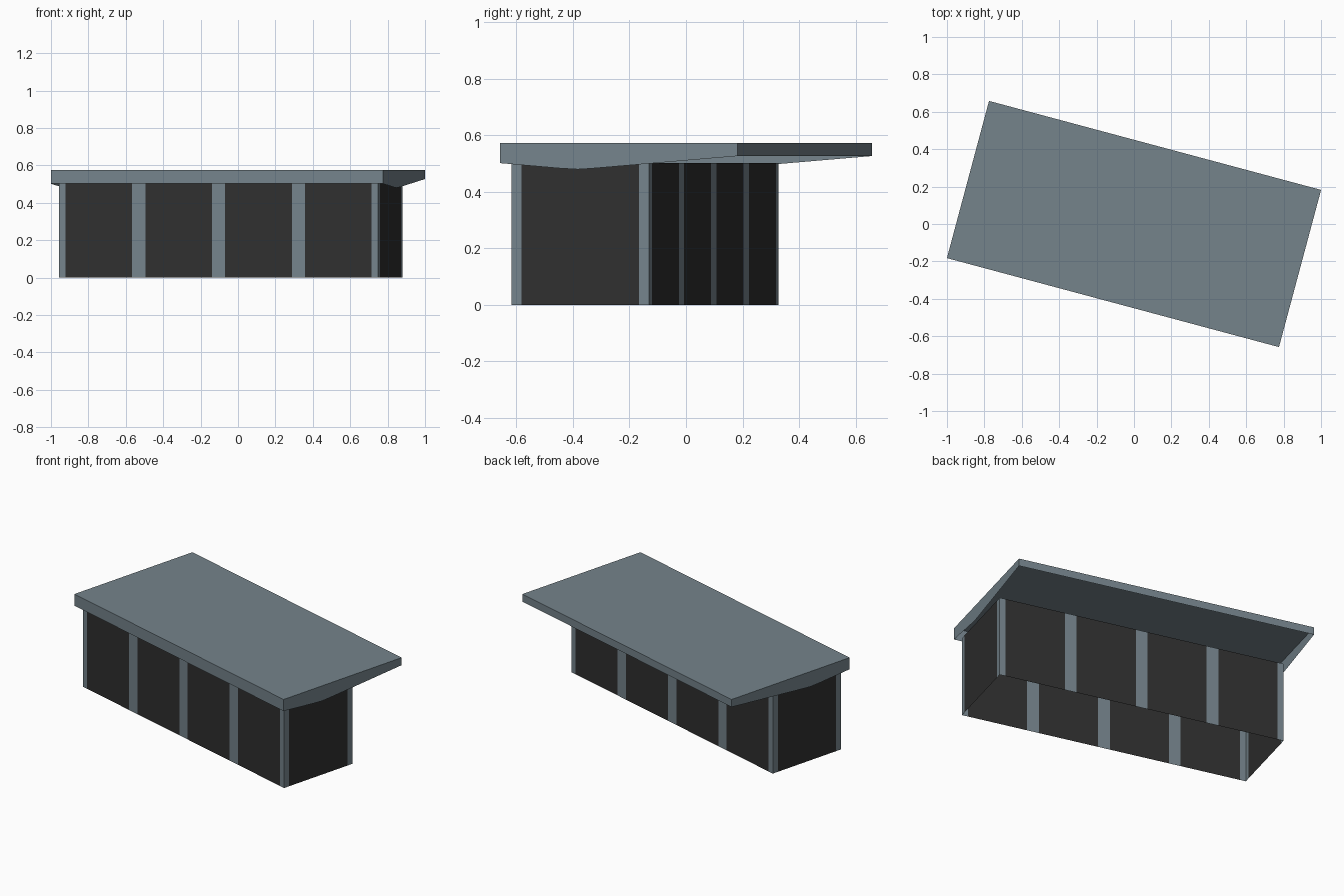
import bpy, bmesh, math
from mathutils import Matrix

if "Cube" in bpy.data.objects:
    bpy.data.objects.remove(bpy.data.objects["Cube"])

ROT = Matrix.Rotation(math.radians(-15), 4, 'Z')   # whole building is turned 15 degrees


def material(name, rgb):
    m = bpy.data.materials.new(name)
    m.diffuse_color = (*rgb, 1)
    m.use_nodes = True
    m.node_tree.nodes["Principled BSDF"].inputs["Base Color"].default_value = m.diffuse_color
    return m


grey = material("blue grey metal", (0.176, 0.229, 0.260))
dark = material("dark panel", (0.028, 0.028, 0.028))


def build(name, polys, mats):
    """polys: list of (points, material index)"""
    bm = bmesh.new()
    for pts, mi in polys:
        f = bm.faces.new([bm.verts.new(p) for p in pts])
        f.material_index = mi
    bmesh.ops.remove_doubles(bm, verts=bm.verts, dist=0.0005)
    bmesh.ops.recalc_face_normals(bm, faces=bm.faces)
    me = bpy.data.meshes.new(name)
    bm.to_mesh(me)
    bm.free()
    for m in mats:
        me.materials.append(m)
    me.transform(ROT)
    ob = bpy.data.objects.new(name, me)
    bpy.context.collection.objects.link(ob)
    return ob


# Roof: open-bottomed tray with a shaped lower edge on both ends
RU, RV, TOP = 0.919, 0.435, 0.574
edge = [(-RV, 0.502), (-0.22, 0.484), (-0.15, 0.480), (-0.10, 0.483), (RV, 0.527)]
roof = [([(-RU, -RV, TOP), (RU, -RV, TOP), (RU, RV, TOP), (-RU, RV, TOP)], 0)]
for v, z in (edge[0], edge[-1]):
    roof.append(([(-RU, v, z), (RU, v, z), (RU, v, TOP), (-RU, v, TOP)], 0))
for u in (-RU, RU):
    roof.append(([(u, v, z) for v, z in edge] + [(u, RV, TOP), (u, -RV, TOP)], 0))
build("roof", roof, [grey])

# Walls: open-bottomed ring of dark panels split by flush grey posts
WU, V0, V1, H = 0.884, -0.402, 0.102, 0.502
HALF = 0.0365                                      # half post width


def strips(lo, hi, bays):
    """Split a run into post / panel intervals, posts at every bay line."""
    step = (hi - lo) / bays
    out = []
    for i in range(bays + 1):
        c = lo + i * step
        out.append((max(lo, c - HALF), min(hi, c + HALF), 1))
        if i < bays:
            out.append((c + HALF, c + step - HALF, 0))
    return out


walls = []
for a, b, mi in strips(-WU, WU, 4):                # long walls
    for v in (V0, V1):
        walls.append(([(a, v, 0), (b, v, 0), (b, v, H), (a, v, H)], mi))
for a, b, mi in strips(V0, V1, 1):                 # end walls
    for u in (-WU, WU):
        walls.append(([(u, a, 0), (u, b, 0), (u, b, H), (u, a, H)], mi))
build("walls_with_posts", walls, [dark, grey])
